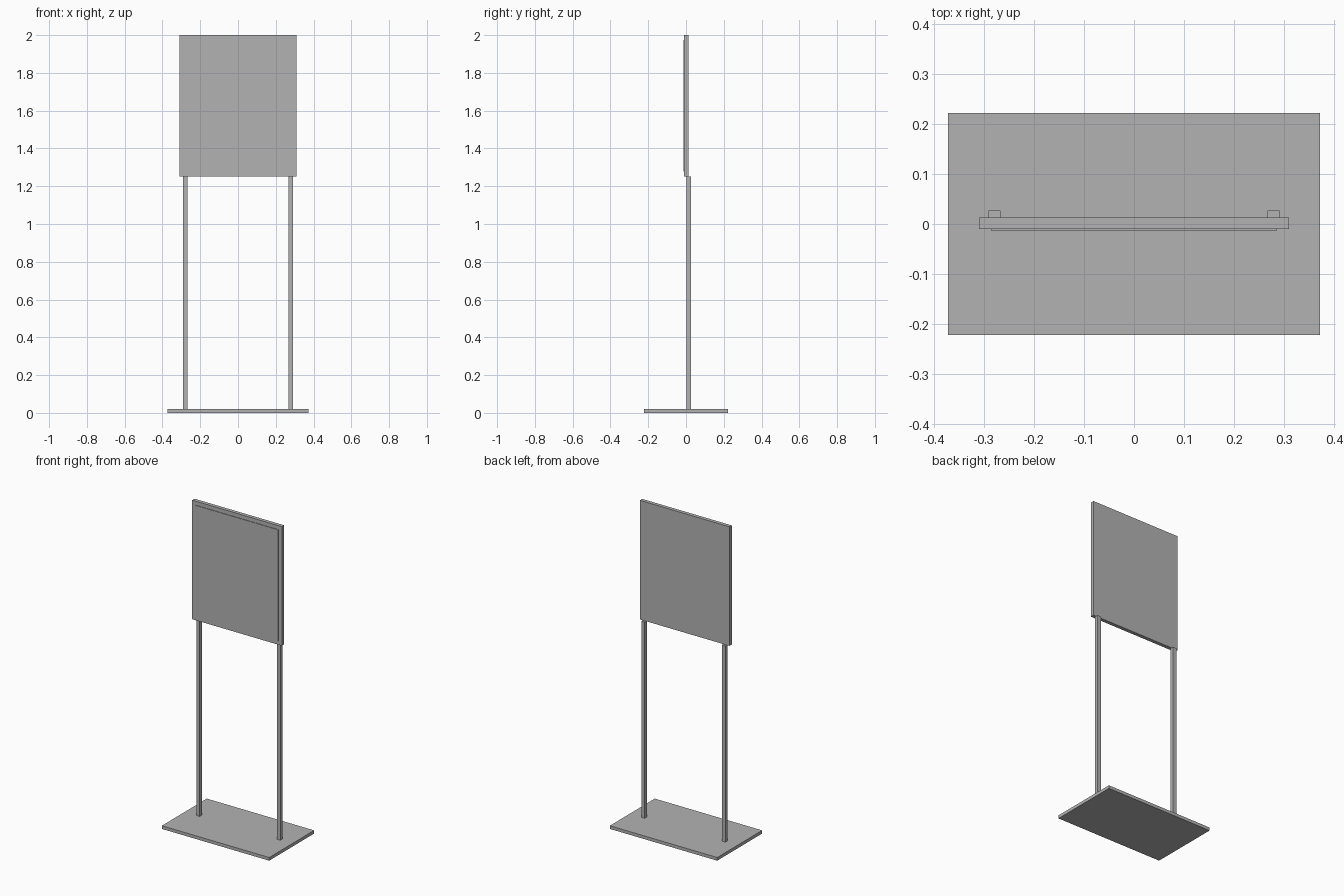
import bpy

if "Cube" in bpy.data.objects:
    bpy.data.objects.remove(bpy.data.objects["Cube"])

grey = bpy.data.materials.new("plain grey")
grey.diffuse_color = (0.45, 0.45, 0.45, 1)
grey.use_nodes = True
grey.node_tree.nodes["Principled BSDF"].inputs["Base Color"].default_value = grey.diffuse_color


def box(name, x, y, z):
    """Box spanning the given (low, high) ranges."""
    bpy.ops.mesh.primitive_cube_add(size=1)
    ob = bpy.context.object
    ob.name = name
    ob.location = [(a + b) / 2 for a, b in (x, y, z)]
    ob.scale = [b - a for a, b in (x, y, z)]
    bpy.ops.object.transform_apply(location=True, rotation=False, scale=True)
    ob.data.materials.append(grey)
    return ob


# Flat floor plate
box("base_plate", (-0.373, 0.373), (-0.223, 0.223), (0, 0.02))

# Two square uprights
for side, sx in (("left", -1), ("right", 1)):
    cx = sx * 0.28
    box(side + "_post", (cx - 0.012, cx + 0.012), (0.003, 0.027), (0.02, 1.252))

# Display board with a thin raised sheet on its front
box("sign_board", (-0.311, 0.311), (-0.010, 0.013), (1.252, 2.0))
box("front_sheet", (-0.287, 0.287), (-0.0135, -0.010), (1.277, 1.975))
